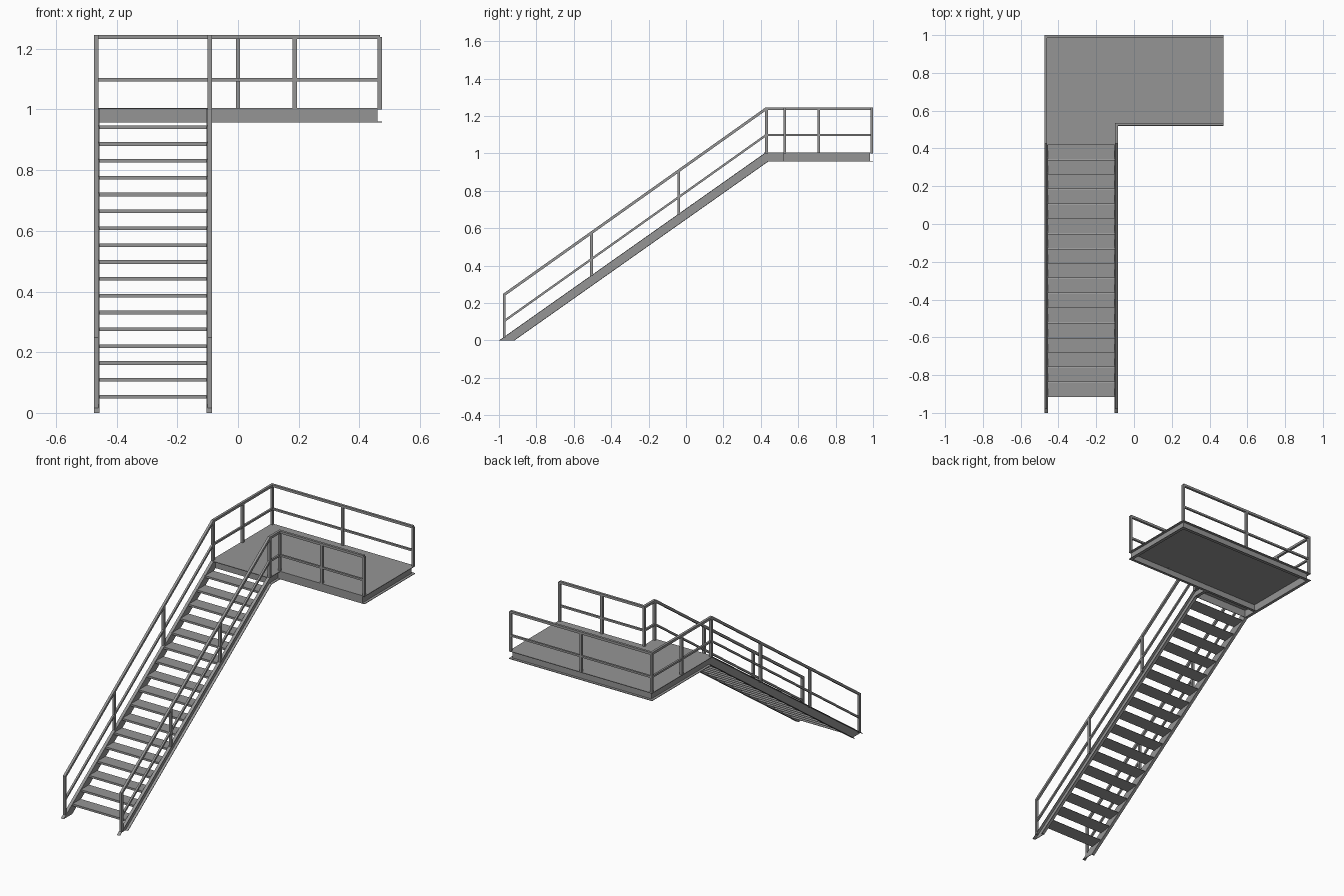
import bpy, math, bmesh
from mathutils import Vector

if "Cube" in bpy.data.objects:
    bpy.data.objects.remove(bpy.data.objects["Cube"])

SLOPE = 0.705
TH = math.atan(SLOPE)
KNEE = 0.425                 # y where the flight meets the landing
TOP = SLOPE * (KNEE + 1.0)   # landing level
H = 0.048                    # channel height
T = 0.0035                   # plate thickness
XL, XR, XM = -0.475, 0.475, -0.085   # outer left, outer right, right side of flight
YF = 0.52                    # front edge of the wide landing
FL = 0.015                   # flange width

# Dark grey steel
steel = bpy.data.materials.new("dark_steel")
steel.diffuse_color = (0.30, 0.30, 0.30, 1)
steel.use_nodes = True
steel.node_tree.nodes["Principled BSDF"].inputs["Base Color"].default_value = steel.diffuse_color


def add_mesh(name, verts, faces):
    me = bpy.data.meshes.new(name)
    me.from_pydata([tuple(v) for v in verts], [], faces)
    me.materials.append(steel)
    ob = bpy.data.objects.new(name, me)
    bpy.context.collection.objects.link(ob)
    bm = bmesh.new()
    bm.from_mesh(me)
    bmesh.ops.recalc_face_normals(bm, faces=bm.faces)
    bm.to_mesh(me)
    bm.free()
    return ob


def prism(name, poly, a, b, axis):
    """Extrude a 2D polygon along x (poly in yz) or z (poly in xy)."""
    n = len(poly)
    put = (lambda p, t: (t, p[0], p[1])) if axis == 'x' else (lambda p, t: (p[0], p[1], t))
    verts = [put(p, a) for p in poly] + [put(p, b) for p in poly]
    faces = [tuple(range(n)), tuple(range(n, 2 * n))]
    faces += [(i, (i + 1) % n, n + (i + 1) % n, n + i) for i in range(n)]
    return add_mesh(name, verts, faces)


def box(name, x0, x1, y0, y1, z0, z1):
    return prism(name, [(x0, y0), (x1, y0), (x1, y1), (x0, y1)], z0, z1, 'z')


def tube(name, pts, size):
    """Square bar along a path with mitred corners."""
    pts = [Vector(p) for p in pts]
    dirs = [(b - a).normalized() for a, b in zip(pts, pts[1:])]
    side = Vector((1, 0, 0))
    up = side.cross(dirs[0])
    h = size / 2
    ring = [pts[0] + side * sx * h + up * sy * h for sx, sy in ((-1, -1), (1, -1), (1, 1), (-1, 1))]
    verts = []
    for i, p in enumerate(pts):
        d = dirs[max(i - 1, 0)]
        if i == 0:
            n = Vector((0, 1, 0))
        elif i == len(pts) - 1:
            n = d
        else:
            n = dirs[i - 1] + dirs[i]
        ring = [c + d * ((p - c).dot(n) / d.dot(n)) for c in ring]
        verts += ring
    faces = [(0, 1, 2, 3), tuple(range(len(verts) - 4, len(verts)))]
    for k in range(0, len(verts) - 4, 4):
        faces += [(k + j, k + (j + 1) % 4, k + 4 + (j + 1) % 4, k + 4 + j) for j in range(4)]
    return add_mesh(name, verts, faces)


def band(d0, d1, y_end):
    """Bent strip in yz between two depths below the stringer top line."""
    def edge(d):
        return [(-1 + d / math.sin(TH), 0), (KNEE + d * math.tan(TH / 2), TOP - d), (y_end, TOP - d)]
    return edge(d0) + edge(d1)[::-1]


# Channel stringers, flanges facing outward
for side, web_x, out_x, web_end, fl_end in (
        ("left", XL + FL, XL, 1 - FL, 1.0), ("right", XM - FL, XM, YF, YF)):
    inner = web_x + (T if side == "left" else -T)
    prism(side + "_stringer_web", band(0, H, web_end), min(web_x, inner), max(web_x, inner), 'x')
    a, b = sorted((web_x, out_x))
    prism(side + "_stringer_top_flange", band(0, T, fl_end), a, b, 'x')
    prism(side + "_stringer_bottom_flange", band(H - T, H, fl_end), a, b, 'x')

# Landing edge channels, the front one running the full width
ZB = TOP - H
box("landing_back_web", XL + FL, XR - FL, 1 - FL - T, 1 - FL, ZB, TOP)
box("landing_front_web", XL + FL, XR - FL, YF, YF + T, ZB, TOP)
box("landing_end_web", XR - FL - T, XR - FL, YF, 1 - FL, ZB, TOP)
box("landing_stair_web", XL + FL, XM - FL, KNEE + 0.012, KNEE + 0.012 + T, ZB, TOP)
box("landing_front_bottom_flange", XL + FL, XR - FL, YF, YF + FL, ZB, ZB + T)
for nm, z in (("top", TOP - T), ("bottom", ZB)):
    box(f"landing_back_{nm}_flange", XL + FL, XR, 1 - FL, 1.0, z, z + T)
    box(f"landing_end_{nm}_flange", XR - FL, XR, YF, 1 - FL, z, z + T)

# L-shaped deck plate
prism("landing_deck", [(XL + FL, KNEE - 0.008), (XM - FL, KNEE - 0.008), (XM - FL, YF),
                       (XR - FL, YF), (XR - FL, 1 - FL), (XL + FL, 1 - FL)],
      TOP - T, TOP, 'z')

# Treads, tapering from a thick front nosing to a thin back edge
for i in range(17):
    y, z = -0.915 + 0.0785 * i, 0.0595 + 0.0555 * i
    prism(f"tread_{i + 1}", [(y, z - 0.012), (y, z), (y + 0.077, z), (y + 0.077, z - 0.002)],
          XL + FL, XM - FL, 'x')

# Guard rails: top and middle bars
S = 0.0145
RL, RM, RR = XL + FL / 2, XM - FL / 2, XR - FL / 2
RB, RF = 1 - FL / 2, YF + FL / 2
Y0, YK = -0.979, KNEE + 0.003
RISE = 0.999                 # rail rise over the flight
for nm, h, s in (("top", 0.234, S), ("middle", 0.093, 0.0115)):
    z1 = TOP + h
    z0 = z1 - RISE
    tube(f"left_{nm}_rail", [(RL, Y0, z0), (RL, YK, z1), (RL, RB, z1), (RR, RB, z1)], s)
    tube(f"right_{nm}_rail", [(RM, Y0, z0), (RM, YK, z1), (RM, RF, z1), (RR, RF, z1)], s)

# Posts
stair_y = [-0.972, -0.505, -0.038, 0.43]
posts = [(x, y) for x in (RL, RM) for y in stair_y]
posts += [(RL, 0.71), (RL, RB), (0, RB), (RR, RB), (RM, RF), ((RM + RR) / 2, RF), (RR, RF)]
for i, (x, y) in enumerate(posts):
    z = min(SLOPE * (y + 1), TOP)
    top = TOP + 0.234 - RISE * max(0, YK - y) / (YK - Y0)
    box(f"rail_post_{i + 1}", x - S / 2, x + S / 2, y - S / 2, y + S / 2, z - 0.004, top)
